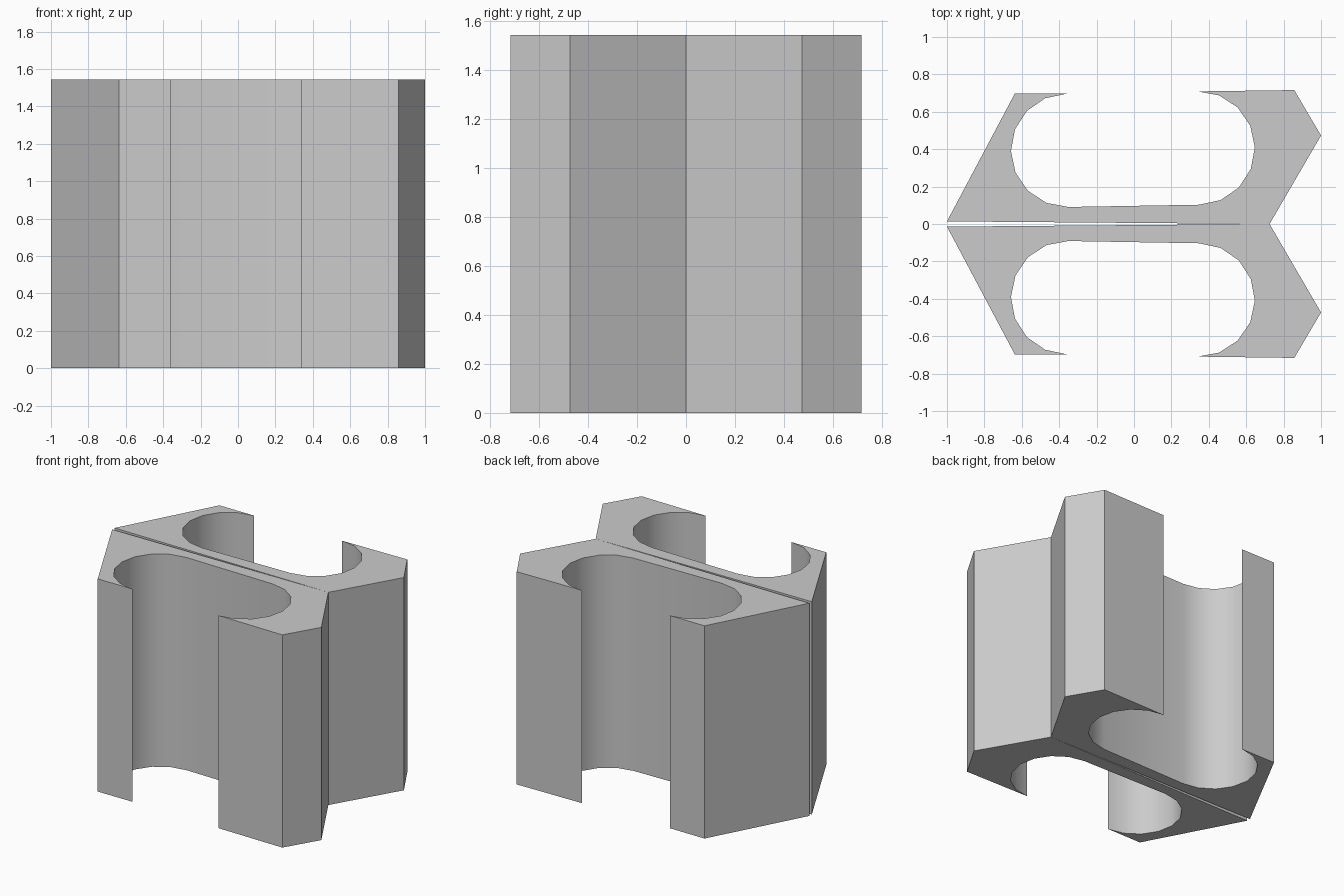
import bpy, bmesh
from math import sin, cos, radians

if "Cube" in bpy.data.objects:
    bpy.data.objects.remove(bpy.data.objects["Cube"])

HEIGHT = 1.543


def arc(cx, cy, r, start, steps=8):
    """Half circle, counted in the direction given by the sign of steps."""
    n = abs(steps)
    return [(cx + r * cos(radians(start + 180 * i / steps)),
             cy + r * sin(radians(start + 180 * i / steps))) for i in range(n + 1)]


def half_outline():
    pts = [(-1.0, 0.014), (-0.637, 0.698)]
    pts += arc(-0.355, 0.394, 0.303, 90.8)      # left end of channel
    pts += arc(0.343, 0.406, 0.303, -89.2)      # right end of channel
    pts += [(0.857, 0.716), (1.0, 0.473), (0.725, 0.0)]
    return pts


def extrude_profile(name, pts, height):
    bm = bmesh.new()
    face = bm.faces.new([bm.verts.new((x, y, 0)) for x, y in pts])
    geom = bmesh.ops.extrude_face_region(bm, geom=[face], use_keep_orig=True)["geom"]
    top = [v for v in geom if isinstance(v, bmesh.types.BMVert)]
    bmesh.ops.translate(bm, verts=top, vec=(0, 0, height))
    bmesh.ops.recalc_face_normals(bm, faces=bm.faces[:])
    mesh = bpy.data.meshes.new(name)
    bm.to_mesh(mesh)
    bm.free()
    obj = bpy.data.objects.new(name, mesh)
    bpy.context.collection.objects.link(obj)
    bpy.ops.object.select_all(action='DESELECT')
    obj.select_set(True)
    bpy.context.view_layer.objects.active = obj
    bpy.ops.object.shade_smooth_by_angle(angle=radians(30))
    return obj


# Two mirrored channel blocks, touching along the right-hand inner edge
for name, side in (("back_channel_block", 1), ("front_channel_block", -1)):
    extrude_profile(name, [(x, side * y) for x, y in half_outline()], HEIGHT)
